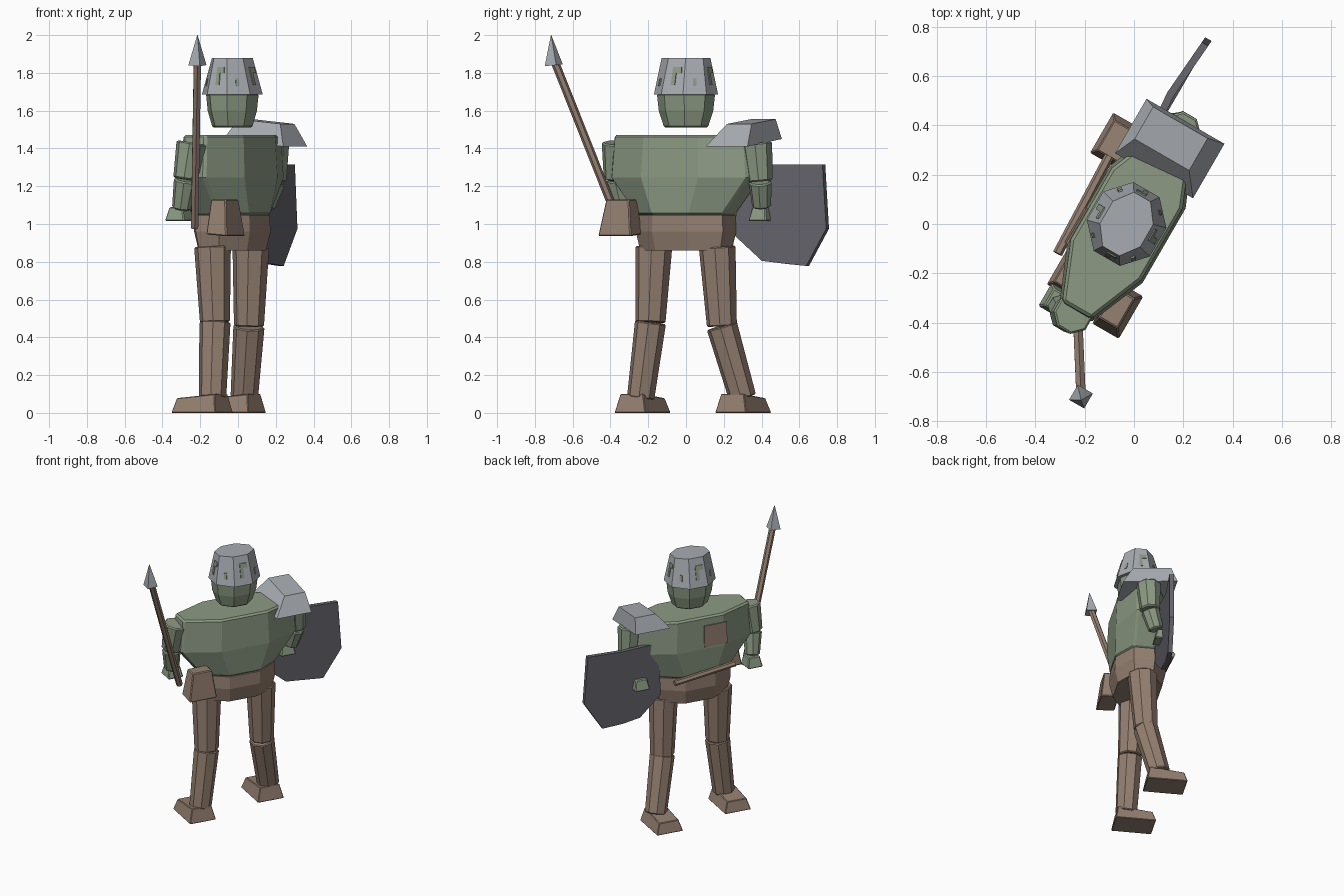
import bpy, bmesh, math
from mathutils import Vector

if "Cube" in bpy.data.objects:
    bpy.data.objects.remove(bpy.data.objects["Cube"])

C, S = math.cos(math.radians(60)), math.sin(math.radians(60))


def W(a, b, z, o=(0, 0)):
    """Body frame (a = sideways, b = forward) to world."""
    return Vector((C * a - S * b + o[0], S * a + C * b + o[1], z))


def mat(name, col):
    m = bpy.data.materials.new(name)
    m.diffuse_color = (*col, 1)
    m.use_nodes = True
    m.node_tree.nodes["Principled BSDF"].inputs["Base Color"].default_value = m.diffuse_color
    return m


GREEN = mat("green_cloth", (0.265, 0.325, 0.23))
BROWN = mat("brown_leather", (0.30, 0.215, 0.165))
STEEL = mat("pale_steel", (0.39, 0.41, 0.44))
DARK = mat("dark_iron", (0.135, 0.135, 0.155))
MID = (-0.03, 0.0)  # body centre


def loft(name, rings, material, bevel=0.0):
    """Closed solid through a list of equal-length point rings."""
    bm = bmesh.new()
    vr = [[bm.verts.new(p) for p in r] for r in rings]
    n = len(vr[0])
    for lo, hi in zip(vr, vr[1:]):
        for i in range(n):
            j = (i + 1) % n
            bm.faces.new((lo[i], lo[j], hi[j], hi[i]))
    bm.faces.new(vr[0][::-1])
    bm.faces.new(vr[-1])
    bmesh.ops.recalc_face_normals(bm, faces=bm.faces)
    me = bpy.data.meshes.new(name)
    bm.to_mesh(me)
    bm.free()
    me.materials.append(material)
    ob = bpy.data.objects.new(name, me)
    bpy.context.collection.objects.link(ob)
    if bevel:
        m = ob.modifiers.new("edge", "BEVEL")
        m.width, m.segments, m.limit_method = bevel, 1, "ANGLE"
        m.angle_limit = math.radians(50)
    return ob


def octagon(z, A, B):
    return [W(A * math.cos(t), B * math.sin(t), z, MID)
            for t in (math.radians(22.5 + 45 * i) for i in range(8))]


def tube(name, p, q, r0, r1, material, n=8, bevel=0.0):
    """Tapered prism from p to q."""
    p, q = Vector(p), Vector(q)
    d = (q - p).normalized()
    side = d.cross(W(0, 1, 0)).normalized()
    up = side.cross(d)

    def ring(c, r):
        return [c + r * (math.cos(t) * side + math.sin(t) * up)
                for t in (2 * math.pi * (i + 0.5) / n for i in range(n))]
    return loft(name, [ring(p, r0), ring(q, r1)], material, bevel)


def block(name, low, high, z0, z1, material, o=(0, 0), bevel=0.0):
    """Tapered box; low/high are (a0, a1, b0, b1), z values are (back, front)."""
    def ring(e, z):
        a0, a1, b0, b1 = e
        return [W(a0, b0, z[0], o), W(a1, b0, z[0], o),
                W(a1, b1, z[1], o), W(a0, b1, z[1], o)]
    return loft(name, [ring(low, z0), ring(high, z1)], material, bevel)


# Torso and hips
loft("torso", [octagon(1.047, .285, .18), octagon(1.245, .455, .19),
               octagon(1.472, .435, .178)], GREEN, 0.012)
loft("hips", [octagon(.86, .265, .16), octagon(.96, .288, .184),
              octagon(1.047, .284, .179)], BROWN)

# Head and helmet
loft("head", [octagon(1.51, .12, .102), octagon(1.60, .15, .127),
              octagon(1.69, .16, .136)], GREEN, 0.008)
H0, H1 = octagon(1.685, .174, .160), octagon(1.88, .137, .102)
loft("helmet", [H0, H1], STEEL)


def helmet_plate(name, i, t0, t1, z0, z1):
    """Thin plate lying on helmet side i."""
    j = (i + 1) % 8

    def pt(t, z, push):
        k = (z - 1.685) / .195
        p = H0[i].lerp(H0[j], t).lerp(H1[i].lerp(H1[j], t), k)
        out = (H0[i] + H0[j]) / 2 - W(0, 0, 1.685, MID)
        return p + out.normalized() * push
    corners = [(t0, z0), (t1, z0), (t1, z1), (t0, z1)]
    loft(name, [[pt(t, z, -.003) for t, z in corners],
                [pt(t, z, .005) for t, z in corners]], GREEN)


for i in range(8):
    if i % 2:
        helmet_plate(f"helmet_slit_{i}", i, .38, .58, 1.735, 1.83)
        helmet_plate(f"helmet_slit_top_{i}", i, .58, .85, 1.80, 1.83)
    else:
        helmet_plate(f"helmet_rivet_{i}", i, .42, .58, 1.73, 1.77)

# Shoulder plate
block("shoulder_plate", (.21, .465, -.155, .21), (.30, .45, -.085, .17),
      (1.41, 1.45), (1.53, 1.555), STEEL)

# Legs and feet
legs = {
    "left": ((-.135, -.17, .88), (-.122, -.188, .48), (-.135, -.24, .08), (-.19, -.23)),
    "right": ((.068, .165, .88), (.058, .19, .46), (.033, .30, .08), (-.015, .303)),
}
for side, (hip, knee, ankle, foot) in legs.items():
    tube(f"{side}_thigh", hip, knee, .098, .08, BROWN, bevel=.006)
    tube(f"{side}_shin", knee, ankle, .083, .073, BROWN, bevel=.006)
    block(f"{side}_foot", (-.095, .095, -.135, .135), (-.07, .07, -.115, .115),
          (0, 0), (.10, .078), BROWN, foot, .004)

# Arms and hands
arms = {
    "left": ((-.245, -.365, 1.43), (-.278, -.37, 1.235), (-.30, -.335, 1.08),
             (-.31, -.315)),
    "right": ((.19, .375, 1.43), (.19, .393, 1.225), (.145, .40, 1.09),
              (.095, .405)),
}
for side, (shoulder, elbow, wrist, hand) in arms.items():
    tube(f"{side}_upper_arm", shoulder, elbow, .082, .066, GREEN, bevel=.008)
    tube(f"{side}_forearm", elbow, wrist, .062, .05, GREEN, bevel=.008)
    block(f"{side}_hand", (-.055, .055, -.06, .06), (-.04, .04, -.04, .04),
          (1.015, 1.015), (1.09, 1.09), GREEN, hand, .006)

# Spear
tube("spear_shaft", (-.23, -.345, .98), (-.215, -.695, 1.86), .022, .022, BROWN, 6)
tube("spear_head", (-.215, -.70, 1.84), (-.215, -.714, 2.0), .05, .001, STEEL, 4)

# Shield, slightly folded down the middle
outline = [(.27, 1.315), (.53, 1.315), (.776, 1.315), (.80, .975),
           (.672, .778), (.53, .79), (.40, .805), (.24, .94)]


def shield_side(offset):
    return [W(a, .135 + offset - .08 * abs(a - .53), z) for a, z in outline]


loft("shield", [shield_side(-.015), shield_side(.015)], DARK)

# Belt pouch, belt rod and chest patch
block("belt_pouch", (-.435, -.235, -.18, -.055), (-.40, -.26, -.155, -.065),
      (.935, .945), (1.13, 1.13), BROWN, bevel=.006)
tube("belt_rod", (-.31, -.12, 1.10), (-.10, .275, 1.05), .02, .02, BROWN, 6)
block("chest_patch", (-.19, -.025, .165, .182), (-.19, -.025, .165, .174),
      (1.26, 1.26), (1.41, 1.41), BROWN, MID)
